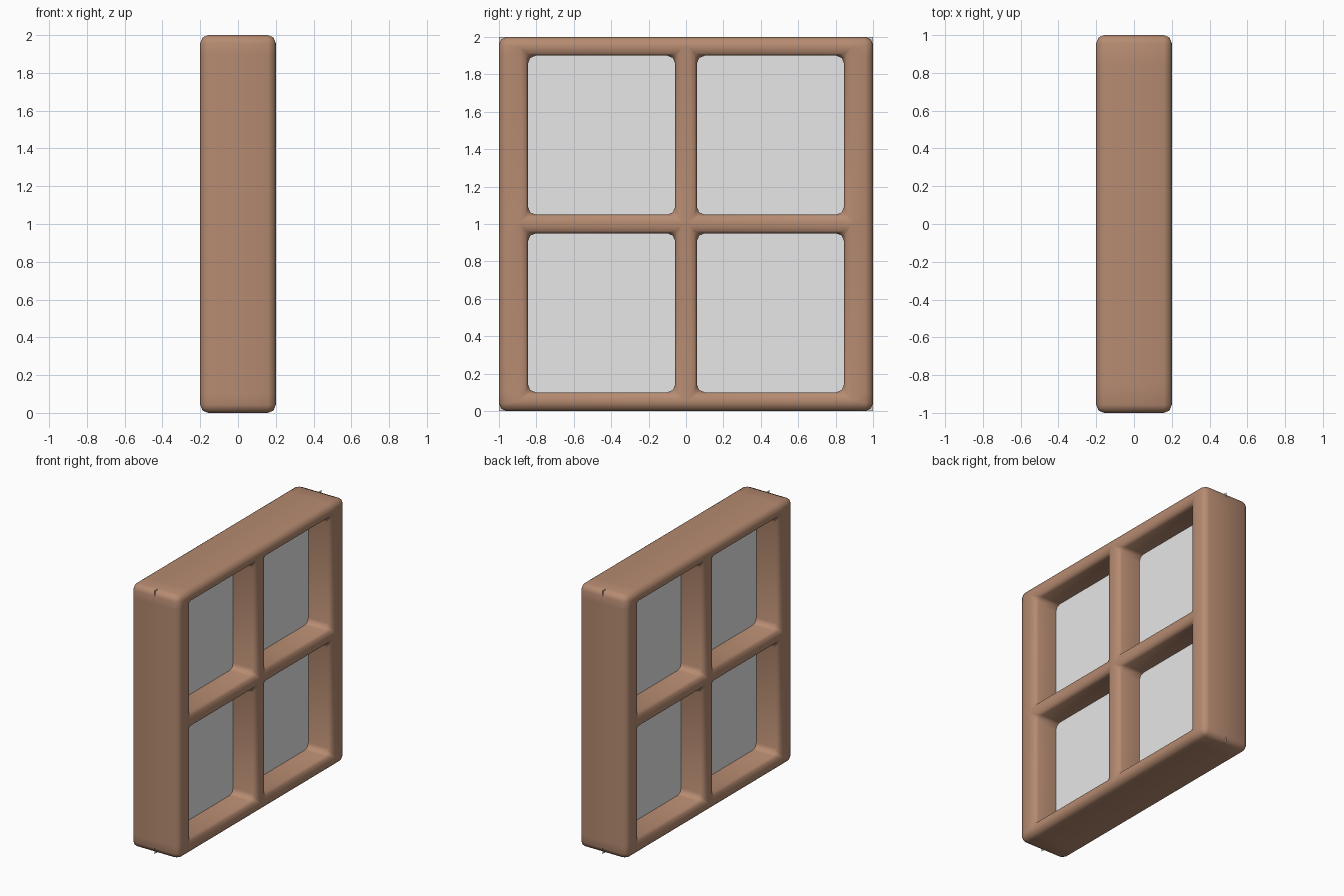
import bpy
import bmesh

cube = bpy.data.objects.get("Cube")
if cube:
    bpy.data.objects.remove(cube, do_unlink=True)


def make_material(name, rgb, roughness):
    mat = bpy.data.materials.new(name)
    mat.use_nodes = True
    color = (*rgb, 1.0)
    mat.diffuse_color = color
    bsdf = next(n for n in mat.node_tree.nodes if n.type == "BSDF_PRINCIPLED")
    bsdf.inputs["Base Color"].default_value = color
    bsdf.inputs["Roughness"].default_value = roughness
    return mat


def make_object(name, bm, mat):
    mesh = bpy.data.meshes.new(name)
    bm.to_mesh(mesh)
    bm.free()
    mesh.materials.append(mat)
    obj = bpy.data.objects.new(name, mesh)
    bpy.context.collection.objects.link(obj)
    return obj


wood = make_material("warm brown wood", (0.468, 0.258, 0.165), 0.6)
glass = make_material("pale grey glass", (0.8, 0.8, 0.8), 0.3)

DEPTH = 0.4
YS = [-1.0, -0.845, -0.058, 0.058, 0.845, 1.0]   # jambs and mullion
ZS = [0.0, 0.1, 0.95, 1.05, 1.9, 2.0]            # rails and crossbar

# Window frame: a lattice of cells with four open panes, pulled to full depth
bm = bmesh.new()
grid = [[bm.verts.new((-DEPTH / 2, y, z)) for z in ZS] for y in YS]
for i in range(len(YS) - 1):
    for j in range(len(ZS) - 1):
        if i % 2 and j % 2:
            continue  # open pane
        bm.faces.new((grid[i][j], grid[i + 1][j],
                      grid[i + 1][j + 1], grid[i][j + 1]))
sheet = bm.faces[:]
result = bmesh.ops.extrude_face_region(bm, geom=sheet, use_keep_orig=True)
moved = [g for g in result["geom"] if isinstance(g, bmesh.types.BMVert)]
bmesh.ops.translate(bm, verts=moved, vec=(DEPTH, 0, 0))
bmesh.ops.recalc_face_normals(bm, faces=bm.faces)
for face in bm.faces:
    face.smooth = True
frame = make_object("window_frame", bm, wood)

# Soft rounded edges on the outside and around each pane
bevel = frame.modifiers.new("rounded_edges", "BEVEL")
bevel.width = 0.042
bevel.segments = 2
bevel.limit_method = "ANGLE"
bevel.use_clamp_overlap = False

# Glass sheet in the middle of the frame
bm = bmesh.new()
corners = [(-1, 0), (1, 0), (1, 2), (-1, 2)]
bm.faces.new([bm.verts.new((0, y, z)) for y, z in corners])
make_object("glass_pane", bm, glass)
